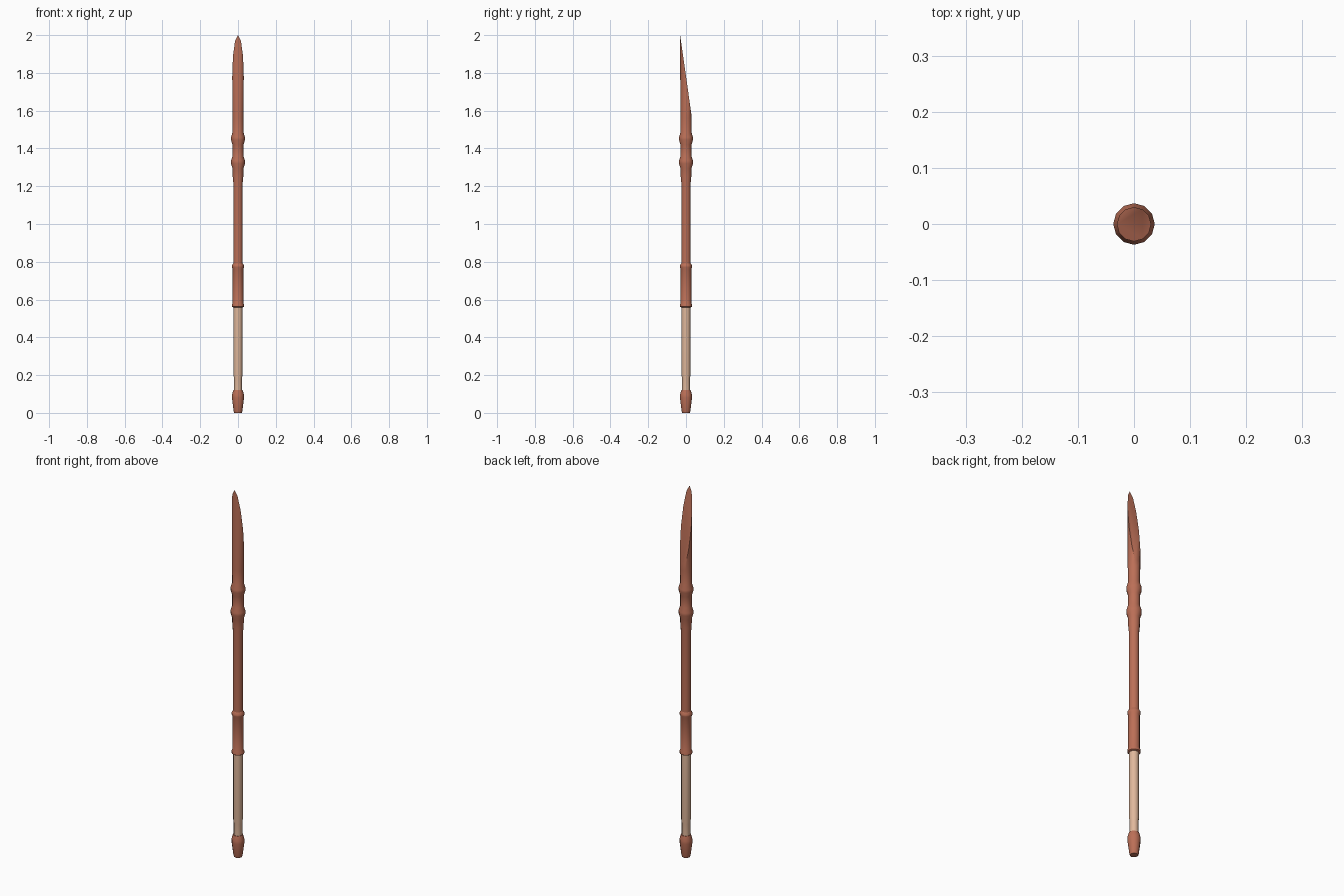
import bpy, bmesh, math
from mathutils import Vector

if "Cube" in bpy.data.objects:
    bpy.data.objects.remove(bpy.data.objects["Cube"])

SIDES = 12


def material(name, rgb):
    m = bpy.data.materials.new(name)
    m.diffuse_color = (*rgb, 1)
    m.use_nodes = True
    m.node_tree.nodes["Principled BSDF"].inputs["Base Color"].default_value = m.diffuse_color
    return m


wood = material("red_brown_wood", (0.50, 0.16, 0.095))
wrap = material("pale_tan_grip", (0.75, 0.48, 0.33))


def lathe(name, profile, mat, cut=None):
    """Closed turned part from (radius, z) pairs, optionally sliced by a plane."""
    bm = bmesh.new()
    rings = []
    for r, z in profile:
        rings.append([bm.verts.new((r * math.cos(2 * math.pi * i / SIDES),
                                    r * math.sin(2 * math.pi * i / SIDES), z))
                      for i in range(SIDES)])
    for a, b in zip(rings, rings[1:]):
        for i in range(SIDES):
            j = (i + 1) % SIDES
            bm.faces.new((a[i], a[j], b[j], b[i]))
    bm.faces.new(rings[0][::-1])
    bm.faces.new(rings[-1])
    if cut:
        point, normal = cut
        res = bmesh.ops.bisect_plane(bm, geom=bm.verts[:] + bm.edges[:] + bm.faces[:],
                                     plane_co=point, plane_no=normal, clear_outer=True)
        edges = [e for e in res["geom_cut"] if isinstance(e, bmesh.types.BMEdge)]
        bmesh.ops.contextual_create(bm, geom=edges)
    bmesh.ops.recalc_face_normals(bm, faces=bm.faces[:])
    me = bpy.data.meshes.new(name)
    bm.to_mesh(me)
    bm.free()
    me.materials.append(mat)
    ob = bpy.data.objects.new(name, me)
    bpy.context.collection.objects.link(ob)
    bpy.ops.object.select_all(action='DESELECT')
    ob.select_set(True)
    bpy.context.view_layer.objects.active = ob
    bpy.ops.object.shade_smooth_by_angle(angle=math.radians(40))
    return ob


# butt cap
lathe("butt_cap", [(0.020, 0), (0.023, 0.01), (0.032, 0.08), (0.032, 0.095), (0.025, 0.12)], wood)

# pale grip
lathe("grip", [(0.021, 0.11), (0.021, 0.18), (0.0235, 0.20), (0.0235, 0.57)], wrap)

# collar with a raised lip at each end
lathe("collar", [(0.025, 0.558), (0.032, 0.562), (0.032, 0.572), (0.028, 0.582),
                 (0.028, 0.762), (0.032, 0.772), (0.032, 0.780), (0.025, 0.792)], wood)

# upper shaft with two bamboo nodes, sliced diagonally into a point
a, b = Vector((0, -0.031, 2.0)), Vector((0, 0.030, 1.57))
d = b - a
lathe("spear_shaft", [(0.025, 0.78), (0.025, 1.22), (0.028, 1.25), (0.029, 1.295),
                      (0.037, 1.32), (0.037, 1.335), (0.029, 1.36), (0.029, 1.42),
                      (0.037, 1.445), (0.037, 1.46), (0.029, 1.485), (0.030, 1.56), (0.031, 2.02)],
      wood, cut=(a, Vector((0, -d.z, d.y)).normalized()))
